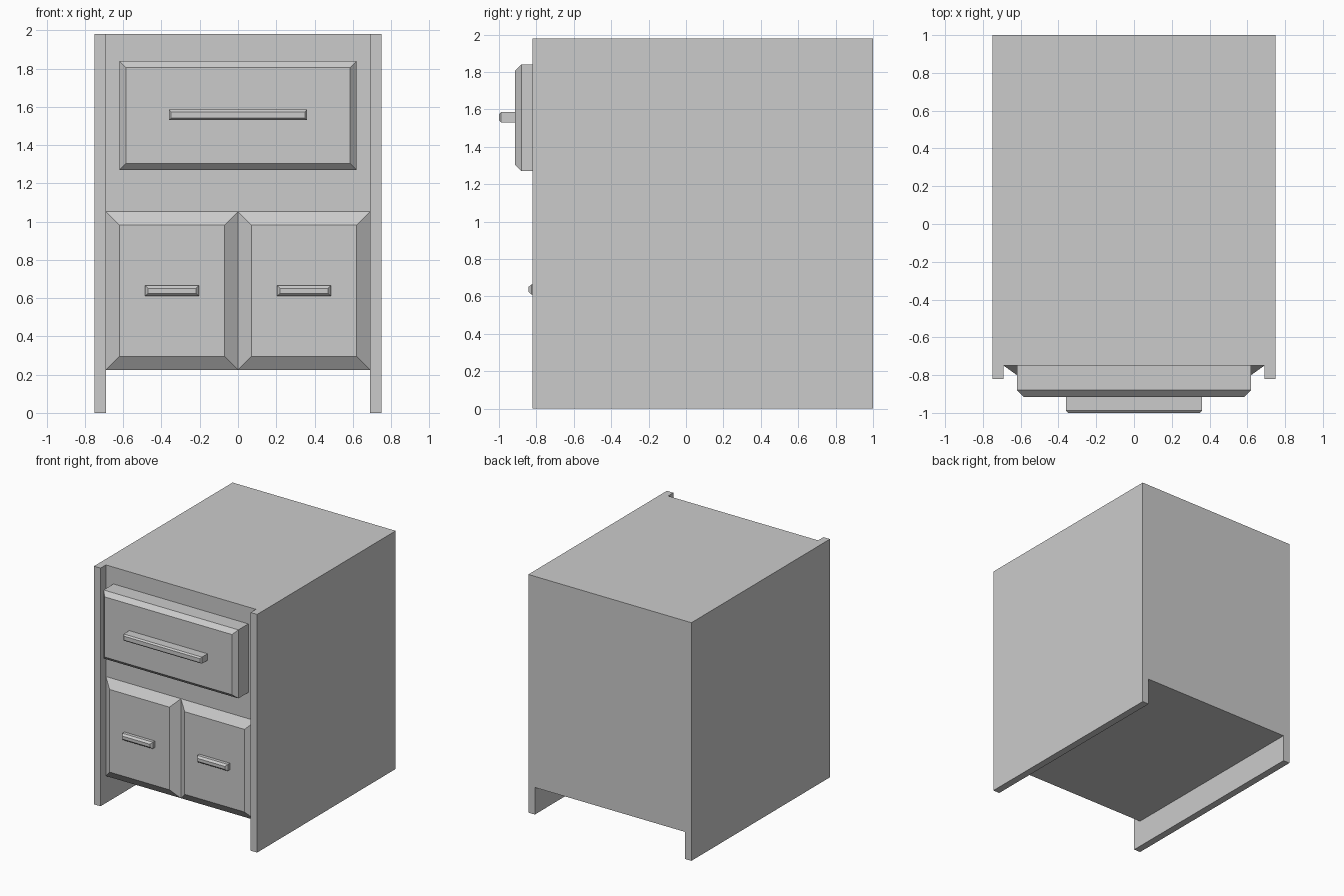
import bpy, bmesh

if "Cube" in bpy.data.objects:
    bpy.data.objects.remove(bpy.data.objects["Cube"])


def panel(name, x, z, y_back, y_front, y_edge=None, inset=0.0):
    """Box over ranges x and z; its front may narrow by inset from y_edge to y_front."""
    bm = bmesh.new()

    def ring(y, d):
        return [bm.verts.new((px, y, pz)) for px, pz in (
            (x[0] + d, z[0] + d), (x[1] - d, z[0] + d),
            (x[1] - d, z[1] - d), (x[0] + d, z[1] - d))]

    rings = [ring(y_back, 0)]
    if y_edge is not None:
        rings.append(ring(y_edge, 0))
    rings.append(ring(y_front, inset))
    for a, b in zip(rings, rings[1:]):
        for i in range(4):
            j = (i + 1) % 4
            bm.faces.new((a[i], a[j], b[j], b[i]))
    bm.faces.new(rings[0])
    bm.faces.new(rings[-1])
    bmesh.ops.recalc_face_normals(bm, faces=bm.faces)
    mesh = bpy.data.meshes.new(name)
    bm.to_mesh(mesh)
    bm.free()
    obj = bpy.data.objects.new(name, mesh)
    bpy.context.collection.objects.link(obj)
    return obj


# Cabinet body between the side boards
panel("cabinet_body", (-0.69, 0.69), (0.225, 1.98), 1.0, -0.75)

# Top drawer with bevelled front, and its handle
panel("drawer", (-0.62, 0.62), (1.27, 1.84), -0.75, -0.915, -0.88, 0.035)
panel("drawer_handle", (-0.36, 0.36), (1.53, 1.585), -0.915, -1.0, -0.988, 0.011)

# Side boards, lower doors and door handles on both sides
for side, s in (("left", -1), ("right", 1)):
    def span(a, b):
        return tuple(sorted((s * a, s * b)))

    panel(f"{side}_side_board", span(0.69, 0.75), (0, 1.98), 1.0, -0.82)
    panel(f"{side}_door", span(0, 0.69), (0.225, 1.052), -0.75, -0.80, None, 0.07)
    panel(f"{side}_door_handle", span(0.205, 0.485), (0.61, 0.665),
          -0.80, -0.843, -0.827, 0.015)
